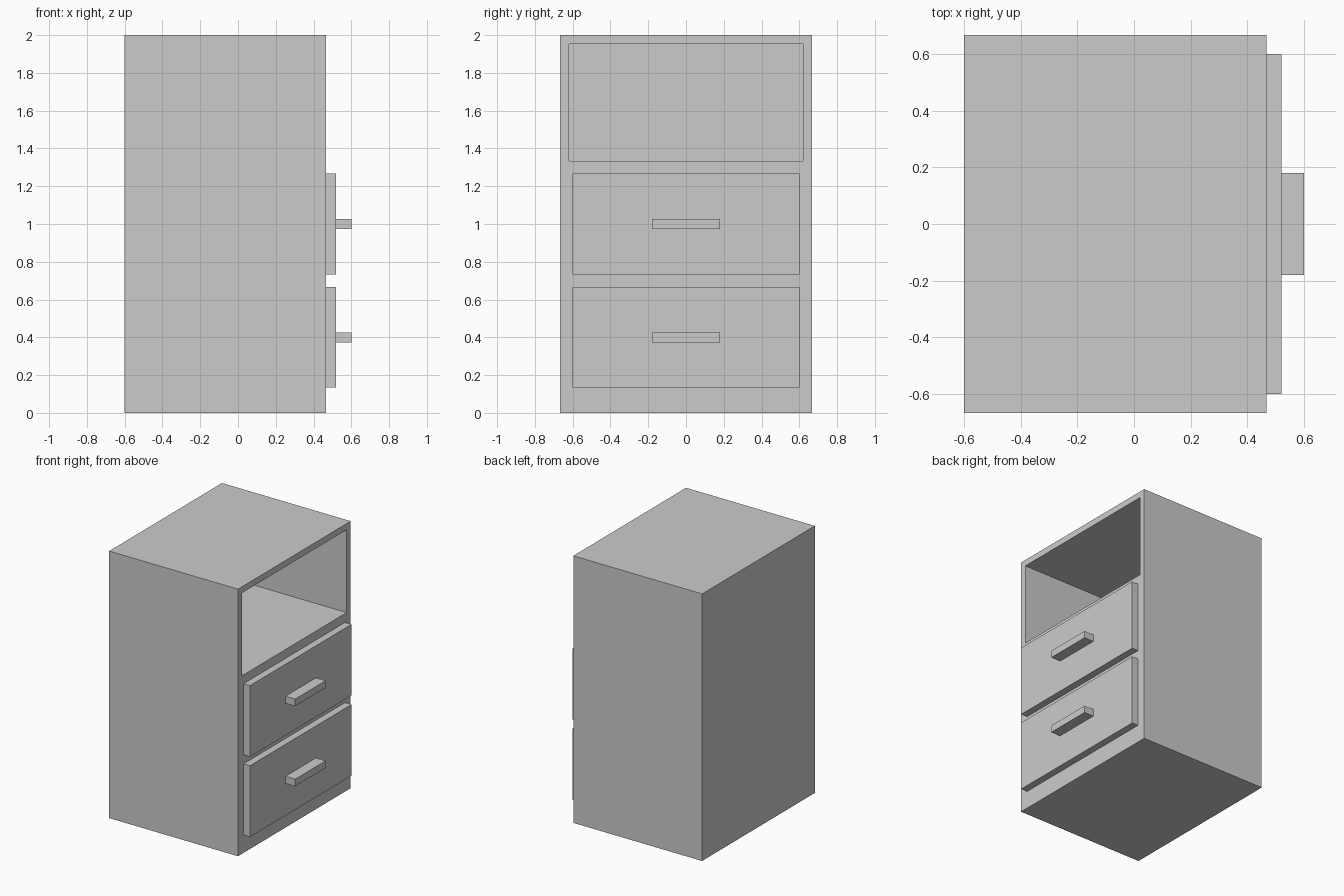
import bpy, bmesh

if "Cube" in bpy.data.objects:
    bpy.data.objects.remove(bpy.data.objects["Cube"])


def add_object(name, bm):
    bmesh.ops.recalc_face_normals(bm, faces=bm.faces)
    mesh = bpy.data.meshes.new(name)
    bm.to_mesh(mesh)
    bm.free()
    obj = bpy.data.objects.new(name, mesh)
    bpy.context.collection.objects.link(obj)
    return obj


def box_bm(x, y, z):
    bm = bmesh.new()
    bmesh.ops.create_cube(bm, size=1)
    for v in bm.verts:
        for i, (lo, hi) in enumerate((x, y, z)):
            v.co[i] = hi if v.co[i] > 0 else lo
    return bm


T = 0.0667                     # panel thickness
BACK, FRONT = -0.6, 0.4667     # cabinet extent in x
HALF = 0.6667                  # half width in y

# Cabinet body, with an open compartment sunk into its +x face
bm = box_bm((BACK, FRONT), (-HALF, HALF), (0, 2))
bm.normal_update()
face = max(bm.faces, key=lambda f: f.calc_center_median().x)
bmesh.ops.inset_individual(bm, faces=[face], thickness=T)
for v in face.verts:
    if v.co.z < 1:
        v.co.z = 1.3333
ext = bmesh.ops.extrude_discrete_faces(bm, faces=[face])
for v in ext["faces"][0].verts:
    v.co.x = BACK + T
add_object("cabinet_body", bm)

# Two drawer fronts with bar handles
for label, zc in (("lower", 0.4), ("upper", 1.0)):
    add_object(label + "_drawer_front",
               box_bm((FRONT, 0.52), (-0.6, 0.6), (zc - 0.2667, zc + 0.2667)))
    add_object(label + "_drawer_handle",
               box_bm((0.52, 0.6), (-0.18, 0.18), (zc - 0.0267, zc + 0.0267)))
